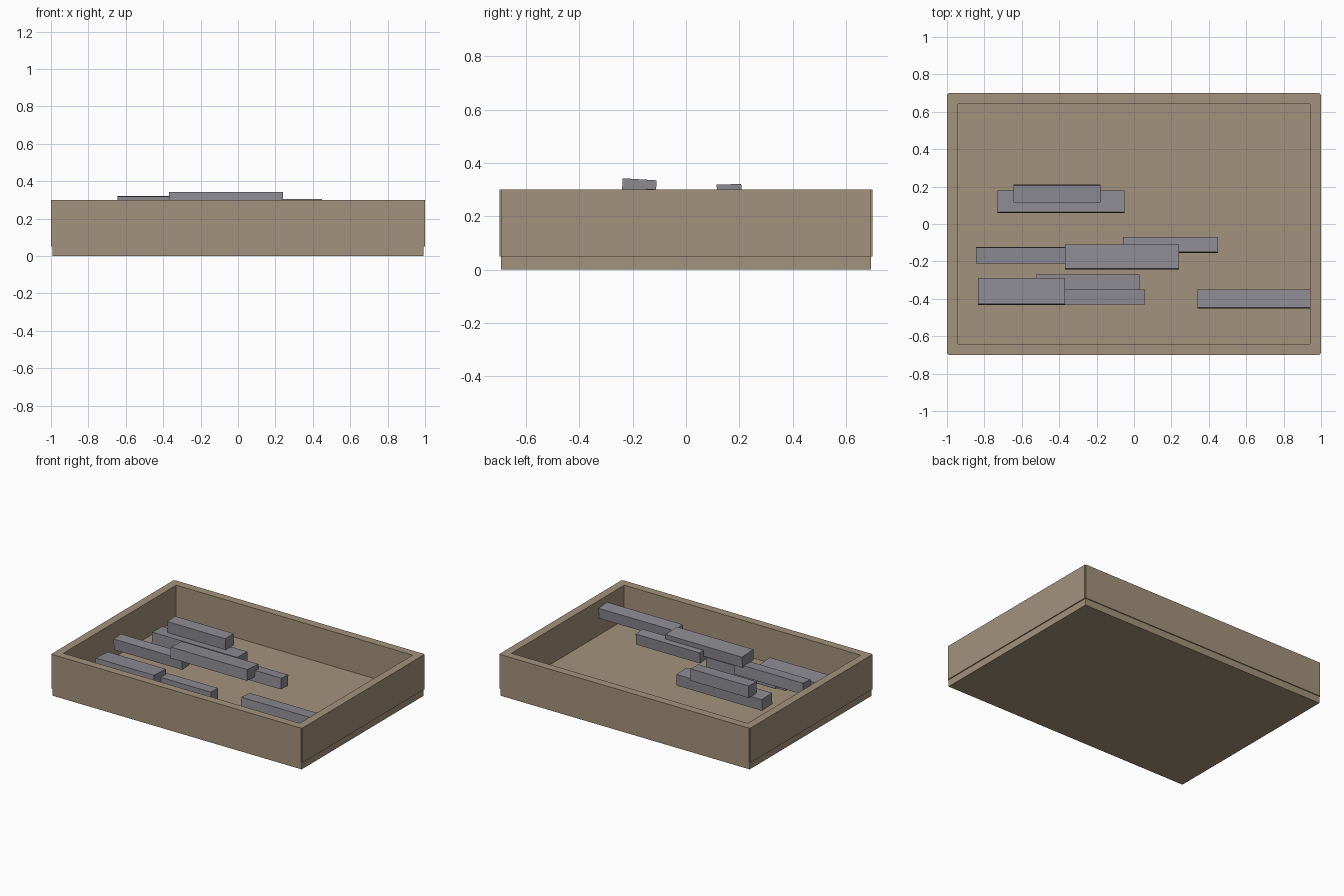
import bpy
from math import radians, sin, cos

if "Cube" in bpy.data.objects:
    bpy.data.objects.remove(bpy.data.objects["Cube"])


def material(name, rgb):
    m = bpy.data.materials.new(name)
    m.diffuse_color = (*rgb, 1)
    m.use_nodes = True
    m.node_tree.nodes["Principled BSDF"].inputs["Base Color"].default_value = m.diffuse_color
    return m


wood = material("wood", (0.37, 0.29, 0.20))
metal = material("metal", (0.26, 0.26, 0.29))


def box(name, x, y, z, mat, tilt=0):
    """Box filling the given ranges, optionally tilted about its long axis."""
    bpy.ops.mesh.primitive_cube_add(size=1)
    o = bpy.context.object
    o.name = name
    o.location = [(a + b) / 2 for a, b in (x, y, z)]
    w, h = y[1] - y[0], z[1] - z[0]
    t = abs(radians(tilt))
    # shrink the section so that the tilted box still fits the ranges
    d = cos(2 * t)
    o.scale = (x[1] - x[0], (w * cos(t) - h * sin(t)) / d, (h * cos(t) - w * sin(t)) / d)
    o.rotation_euler = (radians(tilt), 0, 0)
    o.data.materials.append(mat)
    return o


# tray floor
box("tray_floor", (-0.993, 0.993), (-0.693, 0.693), (0, 0.05), wood)

# tray walls, slightly proud of the floor, leaving small corner notches
for s, side in ((-1, "front"), (1, "back")):
    box(side + "_wall", (-0.993, 0.993), sorted((s * 0.642, s * 0.7)), (0.05, 0.3), wood)
for s, side in ((-1, "left"), (1, "right")):
    box(side + "_wall", sorted((s * 0.942, s * 1.0)), (-0.693, 0.693), (0.05, 0.3), wood)

# loose bars piled in the tray: x range, y range, z range, tilt
bars = [
    ((-0.73, -0.05), (0.06, 0.18), (0.155, 0.24), -2),
    ((-0.645, -0.18), (0.115, 0.21), (0.235, 0.322), 2),
    ((-0.845, -0.30), (-0.21, -0.122), (0.185, 0.268), 3),
    ((-0.37, 0.24), (-0.242, -0.11), (0.257, 0.343), -3.5),
    ((-0.06, 0.45), (-0.155, -0.07), (0.22, 0.304), -4),
    ((-0.835, -0.37), (-0.432, -0.29), (0.125, 0.212), -3),
    ((-0.525, 0.03), (-0.352, -0.27), (0.085, 0.168), -1),
    ((-0.55, 0.06), (-0.43, -0.35), (0.05, 0.132), 0),
    ((0.34, 0.96), (-0.453, -0.35), (0.17, 0.252), -4),
]
for i, (x, y, z, tilt) in enumerate(bars):
    box(f"bar_{i + 1}", x, y, z, metal, tilt)
